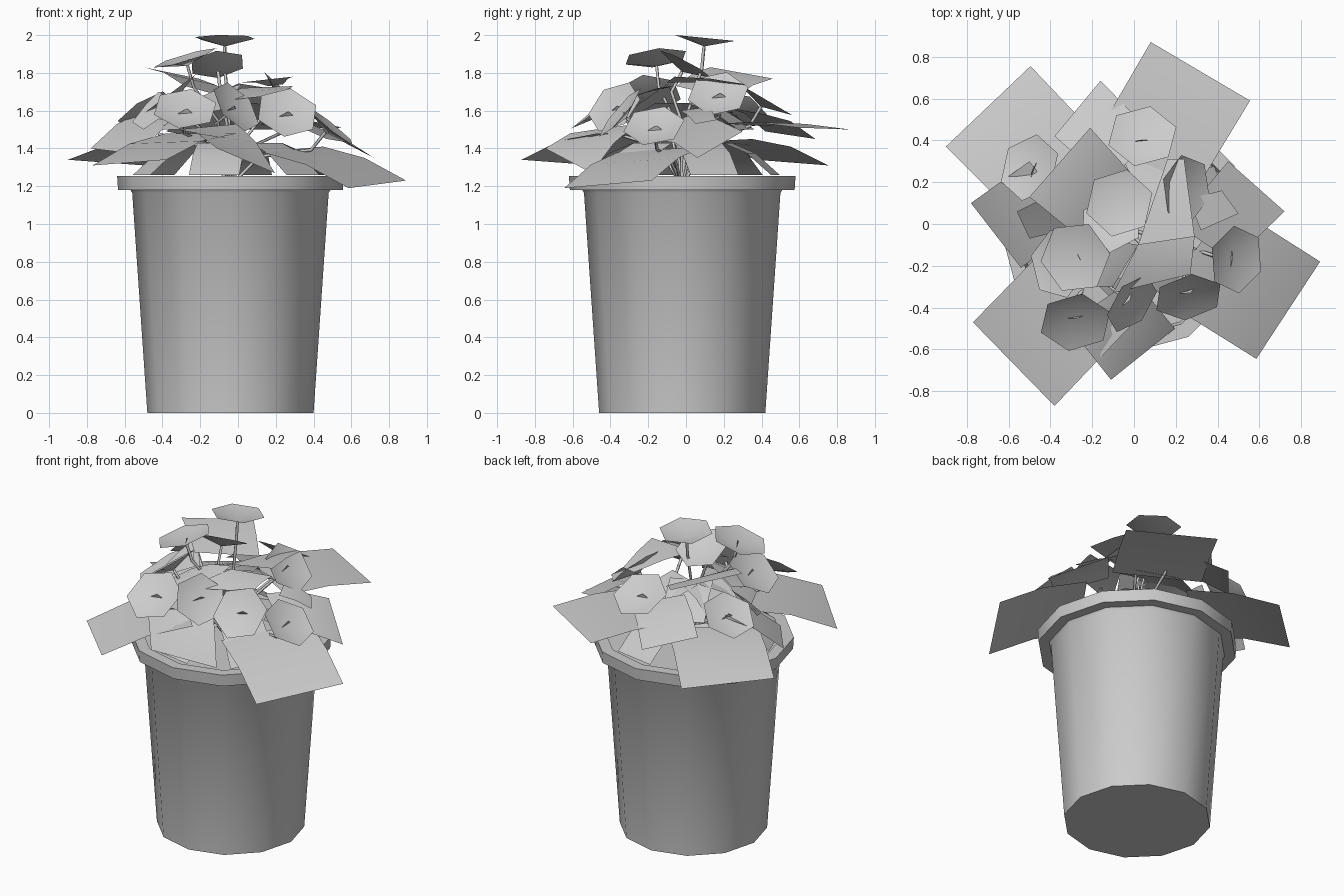
import bpy, bmesh, math
from mathutils import Vector

cube = bpy.data.objects.get("Cube")
if cube:
    bpy.data.objects.remove(cube, do_unlink=True)

grey = bpy.data.materials.new("plain grey")
grey.use_nodes = True
grey.diffuse_color = (0.6, 0.6, 0.6, 1)
grey.node_tree.nodes["Principled BSDF"].inputs["Base Color"].default_value = (0.6, 0.6, 0.6, 1)

POT = Vector((-0.04, -0.02, 0))


def finish(bm, name, angle=40):
    mesh = bpy.data.meshes.new(name)
    bm.to_mesh(mesh)
    bm.free()
    obj = bpy.data.objects.new(name, mesh)
    bpy.context.collection.objects.link(obj)
    mesh.materials.append(grey)
    bpy.ops.object.select_all(action="DESELECT")
    obj.select_set(True)
    bpy.context.view_layer.objects.active = obj
    bpy.ops.object.shade_smooth_by_angle(angle=math.radians(angle))
    return obj


def turned(name, profile, sides=12):
    """Revolve a radius/height profile around the pot axis."""
    bm = bmesh.new()
    verts = [bm.verts.new((r, 0, z)) for r, z in profile]
    edges = [bm.edges.new(pair) for pair in zip(verts, verts[1:])]
    bmesh.ops.spin(bm, geom=verts + edges, cent=(0, 0, 0), axis=(0, 0, 1),
                   angle=math.tau, steps=sides, use_merge=True)
    bmesh.ops.remove_doubles(bm, verts=bm.verts, dist=0.0005)
    bmesh.ops.recalc_face_normals(bm, faces=bm.faces)
    bmesh.ops.translate(bm, verts=bm.verts, vec=POT)
    return finish(bm, name)


def leaf(name, corners, lift=0.03):
    """Four-cornered leaf, arched a little through the middle."""
    a, b, c, d = [Vector(p) for p in corners]
    bm = bmesh.new()
    n = 2
    grid = []
    for i in range(n + 1):
        u = i / n
        row = []
        for j in range(n + 1):
            v = j / n
            p = a.lerp(b, u).lerp(d.lerp(c, u), v)
            p.z += lift * math.sin(math.pi * v)
            row.append(bm.verts.new(p))
        grid.append(row)
    for i in range(n):
        for j in range(n):
            bm.faces.new((grid[i][j], grid[i + 1][j], grid[i + 1][j + 1], grid[i][j + 1]))
    bmesh.ops.recalc_face_normals(bm, faces=bm.faces)
    bm.normal_update()
    if sum(f.normal.z for f in bm.faces) < 0:
        bmesh.ops.reverse_faces(bm, faces=bm.faces)
    return finish(bm, name)


def flower(name, centre, normal, radius=0.165, depth=0.045, stamen=True):
    """Shallow six-sided funnel on a bent stem."""
    centre, normal = Vector(centre), Vector(normal).normalized()
    rot = normal.to_track_quat("Z", "Y")
    bm = bmesh.new()
    tip = bm.verts.new(centre - normal * depth)
    ring = []
    for k in range(6):
        t = math.tau * k / 6 + 0.3
        ring.append(bm.verts.new(centre + rot @ Vector((radius * math.cos(t), radius * math.sin(t), 0))))
    for k in range(6):
        bm.faces.new((tip, ring[k], ring[(k + 1) % 6]))
    if stamen:
        pts = [(-0.04, 0, -0.035), (0.04, 0.01, -0.035), (0.01, 0.015, -0.01)]
        bm.faces.new([bm.verts.new(centre + rot @ Vector(p)) for p in pts])
    finish(bm, name)
    stem(name + "_stem", centre - normal * depth, normal)


def stem(name, end, normal):
    root = POT + Vector((0, 0, 1.2))
    crown = root.lerp(end, 0.3)
    crown.z = root.z + (end.z - root.z) * 0.55
    bend = end - normal * 0.12
    curve = bpy.data.curves.new(name, "CURVE")
    curve.dimensions = "3D"
    curve.bevel_depth = 0.009
    curve.bevel_resolution = 0
    spline = curve.splines.new("POLY")
    spline.points.add(3)
    for point, p in zip(spline.points, (root, crown, bend, end)):
        point.co = (*p, 1)
    curve.materials.append(grey)
    bpy.context.collection.objects.link(bpy.data.objects.new(name, curve))


def radial_leaf(name, degrees, outer, inner, width):
    """Leaf pointing away from the pot axis; outer and inner are (radius, height)."""
    t = math.radians(degrees)
    out = Vector((math.cos(t), math.sin(t), 0))
    side = Vector((-out.y, out.x, 0)) * width / 2
    low = POT + out * outer[0] + Vector((0, 0, outer[1]))
    high = POT + out * inner[0] + Vector((0, 0, inner[1]))
    leaf(name, [low - side, low + side, high + side, high - side])


# Pot, rim and soil
turned("pot_body", [(0, 0), (0.44, 0), (0.52, 1.165), (0.53, 1.18)])
turned("pot_rim", [(0.52, 1.18), (0.595, 1.18), (0.6, 1.255), (0.53, 1.255), (0.515, 1.19)])
turned("soil", [(0, 1.2), (0.52, 1.2)])

# Large drooping leaves, outer corners first
leaf("front_right_leaf", [(-0.77, -0.47, 1.31), (-0.38, -0.87, 1.34), (0, -0.47, 1.48), (-0.38, -0.07, 1.48)])
leaf("back_right_leaf", [(-0.9, 0.37, 1.34), (-0.495, 0.755, 1.31), (-0.11, 0.35, 1.45), (-0.51, -0.02, 1.43)])
leaf("back_left_leaf", [(0.08, 0.87, 1.5), (0.555, 0.59, 1.51), (0.27, 0.12, 1.53), (-0.2, 0.39, 1.52)], 0.02)
leaf("front_left_leaf", [(0.89, -0.18, 1.23), (0.585, -0.645, 1.19), (0.13, -0.36, 1.38), (0.45, 0.1, 1.41)])

# Smaller leaves of the middle layer
leaf("right_leaf", [(-0.78, 0.1, 1.4), (-0.54, -0.21, 1.37), (-0.27, 0, 1.56), (-0.5, 0.3, 1.6)])
leaf("front_leaf", [(0.195, -0.5, 1.27), (-0.11, -0.745, 1.4), (-0.32, -0.48, 1.5), (0, -0.26, 1.53)])
leaf("left_leaf", [(0.72, 0.06, 1.35), (0.45, 0.3, 1.49), (0.2, 0, 1.57), (0.47, -0.18, 1.45)])
leaf("back_leaf", [(-0.16, 0.685, 1.45), (-0.38, 0.42, 1.49), (-0.13, 0.2, 1.62), (0.1, 0.42, 1.58)])

# Upper leaves around the crown
leaf("upper_back_leaf", [(-0.21, 0.46, 1.77), (-0.5, 0.13, 1.83), (-0.28, -0.05, 1.73), (-0.02, 0.25, 1.66)], 0.02)
leaf("crown_leaf", [(0.16, 0.31, 1.73), (0.24, 0.31, 1.74), (0.29, -0.06, 1.78), (0.02, -0.1, 1.75)], 0.01)
leaf("crown_front_leaf", [(0.02, -0.1, 1.72), (0.29, -0.06, 1.73), (0.27, -0.24, 1.69), (-0.1, -0.33, 1.65)], 0.01)
leaf("crown_side_leaf", [(0.02, -0.1, 1.74), (-0.1, -0.3, 1.6), (-0.42, -0.3, 1.55), (-0.3, -0.05, 1.62)], 0.02)
leaf("shaded_leaf", [(-0.56, 0.06, 1.54), (-0.5, -0.07, 1.5), (-0.3, -0.02, 1.62), (-0.42, 0.13, 1.7)], 0.01)
leaf("small_left_leaf", [(0.5, 0.05, 1.53), (0.42, 0.16, 1.55), (0.26, 0.12, 1.62), (0.32, -0.03, 1.6)], 0.01)

# Low leaves leaning on the soil, and inner leaves filling the crown
for k in range(6):
    radial_leaf(f"low_leaf_{k + 1}", 20 + 60 * k, (0.5, 1.26), (0.24, 1.43), 0.27)
for k in range(4):
    radial_leaf(f"inner_leaf_{k + 1}", 70 + 45 * k, (0.36, 1.5), (0.06, 1.64), 0.26)

# Funnel flowers
flower("top_flower", (-0.07, 0.1, 1.985), (0, 0.1, 1), stamen=False)
flower("crown_flower", (-0.11, 0, 1.845), (-0.1, 0.45, 0.85), 0.155, stamen=False)
flower("back_flower", (0.04, 0.42, 1.66), (0, 0.5, 0.85), 0.17)
flower("upper_right_flower", (-0.28, -0.16, 1.88), (-0.28, -0.1, 0.95), 0.175)
flower("front_right_flower", (-0.28, -0.47, 1.61), (0.03, -0.6, 0.78), 0.175)
flower("left_flower", (0.49, -0.17, 1.52), (0.62, -0.1, 0.77))
flower("front_left_flower", (0.26, -0.35, 1.59), (0.15, -0.75, 0.63), 0.17)
flower("right_flower", (-0.5, 0.27, 1.61), (-0.5, 0.25, 0.8))
flower("flank_flower", (-0.36, -0.19, 1.69), (-0.6, 0, 0.8), 0.17)
flower("upper_left_flower", (0.25, 0.17, 1.69), (0.7, -0.05, 0.7))
flower("front_flower", (-0.01, -0.38, 1.62), (0.65, -0.5, 0.55), 0.16)
